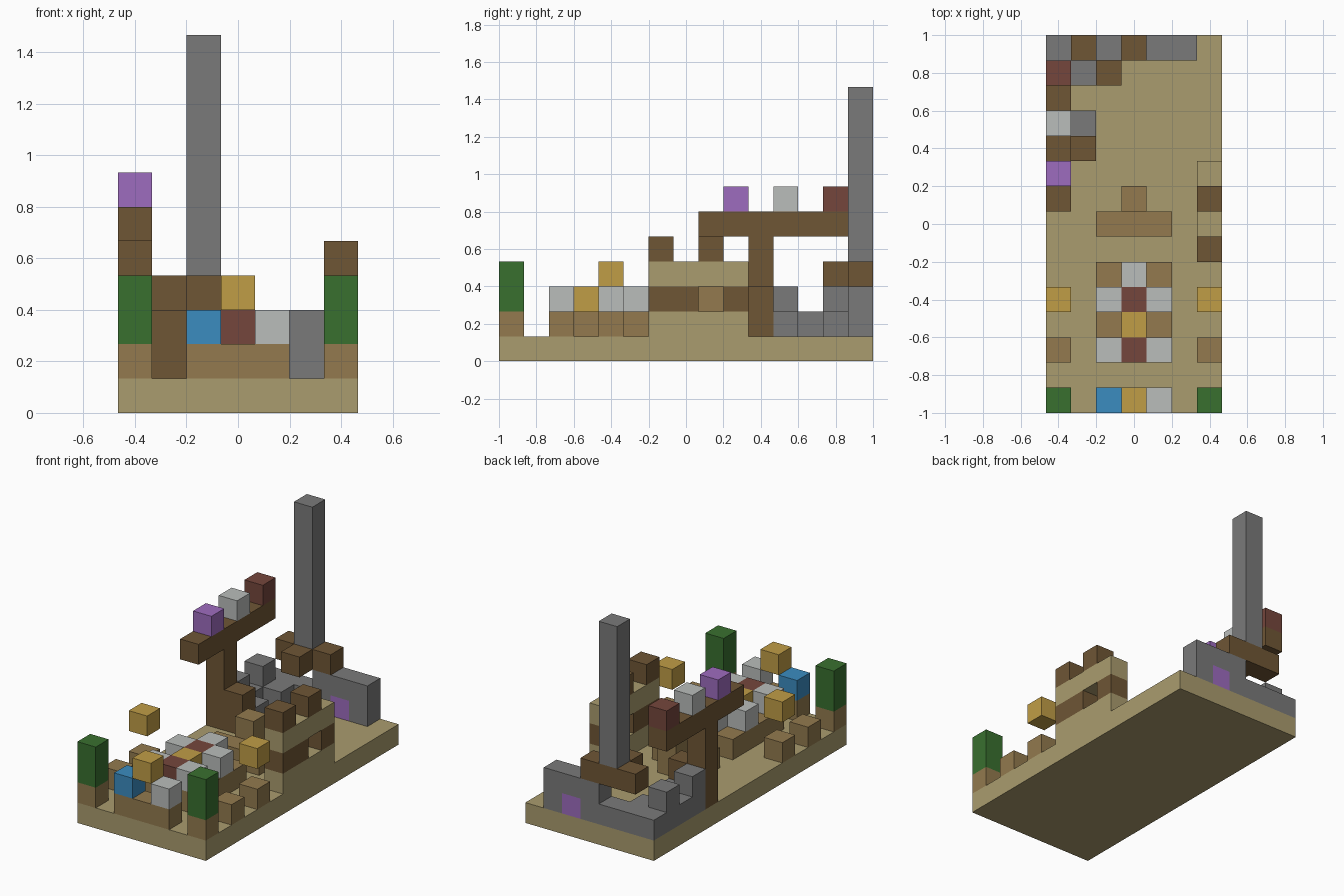
import bpy
import bmesh
from mathutils import Vector

cube = bpy.data.objects.get("Cube")
if cube:
    bpy.data.objects.remove(cube, do_unlink=True)

CELL = 2 / 15              # edge of one block
ORIGIN = Vector((-3.5, -7.5, 0))


def linear(c):
    c /= 255
    return c / 12.92 if c <= 0.04045 else ((c + 0.055) / 1.055) ** 2.4


def material(name, hex_code):
    mat = bpy.data.materials.new(name)
    mat.use_nodes = True
    rgba = [linear(v) for v in bytes.fromhex(hex_code)] + [1]
    mat.diffuse_color = rgba
    mat.node_tree.nodes["Principled BSDF"].inputs["Base Color"].default_value = rgba
    return mat


SAND = material("sand", "AA9C6E")
OAK = material("light_wood", "937A4E")
BARK = material("dark_wood", "6F5635")
STONE = material("stone_grey", "7A7A7A")
PALE = material("pale_grey", "BABDBB")
RED = material("brick_red", "75463C")
GOLD = material("gold", "C09D46")
GREEN = material("leaf_green", "39702F")
BLUE = material("blue", "3B8CC0")
PURPLE = material("purple", "9E6CBF")


def blocks(name, mat, *boxes):
    """One object from boxes given as (cell corner, size in cells)."""
    bm = bmesh.new()
    for corner, size in boxes:
        verts = bmesh.ops.create_cube(bm, size=1)["verts"]
        for v in verts:
            unit = v.co + Vector((0.5, 0.5, 0.5))
            grid = Vector(corner) + unit * Vector(size)
            v.co = (grid + ORIGIN) * CELL
    mesh = bpy.data.meshes.new(name)
    bm.to_mesh(mesh)
    bm.free()
    mesh.materials.append(mat)
    obj = bpy.data.objects.new(name, mesh)
    bpy.context.collection.objects.link(obj)
    return obj


ONE = (1, 1, 1)

# Ground slab
blocks("ground", SAND, ((0, 0, 0), (7, 15, 1)))

# Trees, stools and floating lamps, mirrored on both sides
for side, x in (("right", 0), ("left", 6)):
    blocks(side + "_tree_trunk", OAK, ((x, 0, 1), ONE))
    blocks(side + "_tree_leaves", GREEN, ((x, 0, 2), (1, 1, 2)))
    blocks(side + "_stools", OAK, ((x, 2, 1), ONE), ((x, 4, 1), ONE))
    blocks(side + "_lamp", GOLD, ((x, 4, 3), ONE))

# Front counter with its goods
blocks("counter", OAK, ((2, 0, 1), (3, 1, 1)))
blocks("counter_blue_item", BLUE, ((2, 0, 2), ONE))
blocks("counter_pale_item", PALE, ((4, 0, 2), ONE))
blocks("counter_lamp", GOLD, ((3, 0, 3), ONE))

# Dining table with plates and dishes
blocks("table", OAK, ((2, 2, 1), (3, 4, 1)))
blocks("plates", PALE, ((3, 5, 2), ONE),
       *[((x, y, 2), ONE) for x in (2, 4) for y in (2, 4)])
blocks("red_dishes", RED, ((3, 2, 2), ONE), ((3, 4, 2), ONE))
blocks("gold_dish", GOLD, ((3, 3, 2), ONE))

# Bench with a tall back
blocks("bench", OAK, ((2, 7, 1), (3, 1, 1)), ((3, 8, 1), (1, 1, 2)))

# Side wall: two sand courses, a timber band with a window gap, battlements
blocks("wall_courses", SAND, ((6, 6, 1), (1, 4, 1)), ((6, 6, 3), (1, 4, 1)))
blocks("wall_band", BARK, ((6, 6, 2), (1, 2, 1)), ((6, 9, 2), ONE))
blocks("wall_battlements", BARK, ((6, 6, 4), ONE), ((6, 8, 4), ONE))

# Wooden post, step and overhead beam with ornaments
blocks("post", BARK, ((0, 10, 1), (1, 1, 4)))
blocks("post_step", BARK, ((1, 10, 1), (1, 1, 2)))
blocks("beam", BARK, ((0, 8, 5), (1, 6, 1)))
for name, mat, y in (("purple", PURPLE, 9), ("pale", PALE, 11), ("red", RED, 13)):
    blocks(name + "_beam_ornament", mat, ((0, y, 6), ONE))

# Stone enclosure, stepped up at the back around a purple window
blocks("side_stone_wall", STONE, ((0, 11, 1), (1, 3, 1)),
       ((0, 11, 2), ONE), ((0, 13, 2), ONE),
       ((1, 11, 1), ONE), ((1, 13, 1), ONE))
blocks("back_stone_wall", STONE, ((0, 14, 1), (4, 1, 1)),
       ((5, 14, 1), ONE), ((3, 14, 2), (3, 1, 1)))
blocks("back_window", PURPLE, ((4, 14, 1), ONE))

# Chimney tower on a wooden collar
blocks("tower_collar", BARK, ((1, 14, 3), (3, 1, 1)), ((2, 13, 3), ONE))
blocks("tower", STONE, ((2, 14, 4), (1, 1, 7)))
